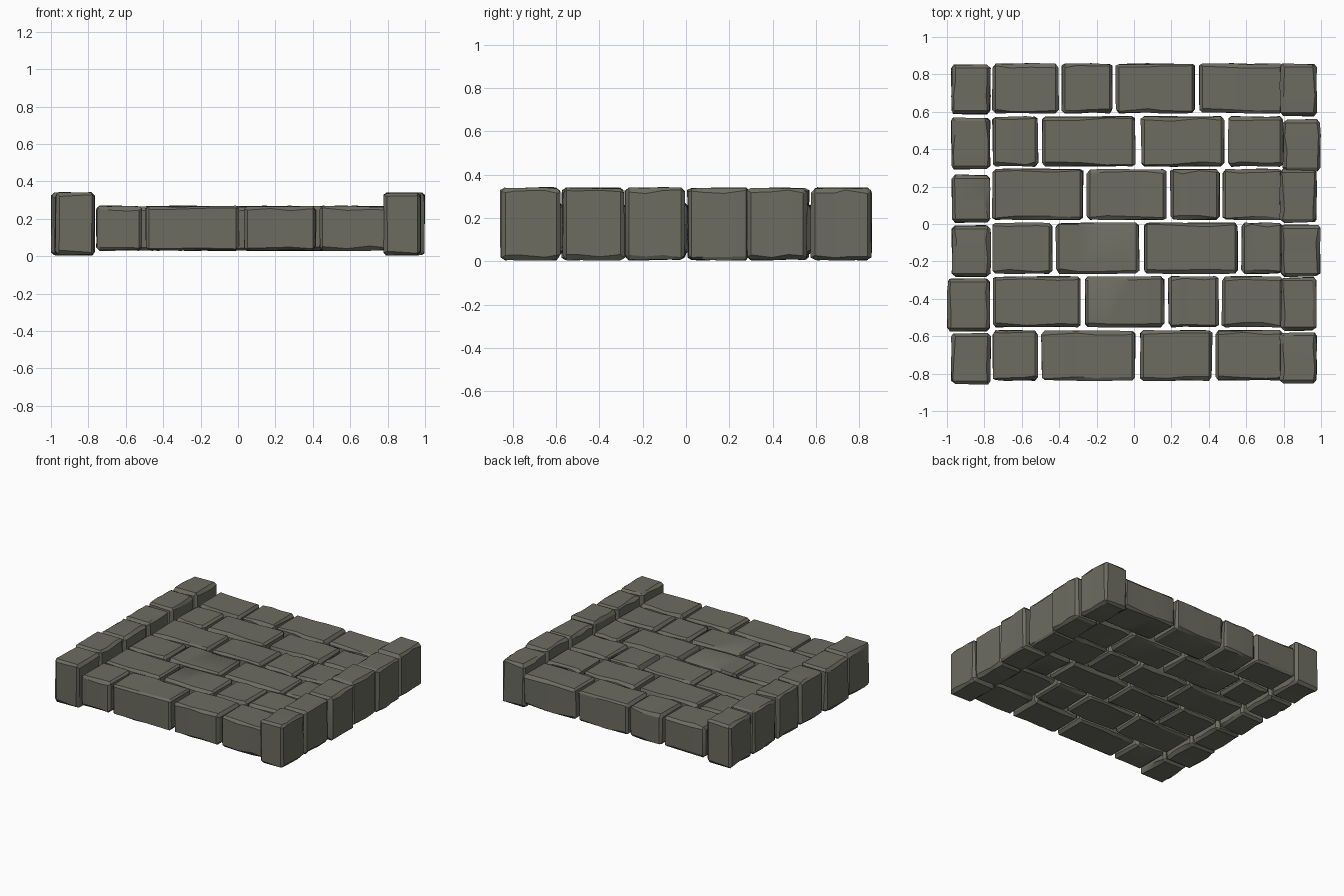
import bpy, bmesh, random, math
from mathutils import Vector

if "Cube" in bpy.data.objects:
    bpy.data.objects.remove(bpy.data.objects["Cube"])

random.seed(4)
stone_mat = bpy.data.materials.new("stone")
stone_mat.diffuse_color = (0.15, 0.15, 0.12, 1)
stone_mat.use_nodes = True
stone_mat.node_tree.nodes["Principled BSDF"].inputs["Base Color"].default_value = stone_mat.diffuse_color


def stone(name, x0, x1, y0, y1, z0, z1, chamfer, axis):
    """Chamfered block with an uneven chamfer line along its long axis."""
    lo, hi = Vector((x0, y0, z0)), Vector((x1, y1, z1))
    mid, size = (lo + hi) / 2, hi - lo
    bm = bmesh.new()
    bmesh.ops.create_cube(bm, size=1)
    for v in bm.verts:
        v.co = mid + Vector(a * b for a, b in zip(v.co, size))
    bmesh.ops.bevel(bm, geom=bm.edges[:], offset=chamfer, segments=1,
                    affect='EDGES', profile=0.5)
    # loops across the block give the edges a hand-cut kink
    normal = Vector((0, 0, 0))
    normal[axis] = 1
    for t in (0.33, 0.66):
        p = mid.copy()
        p[axis] = lo[axis] + size[axis] * (t + random.uniform(-.1, .1))
        bmesh.ops.bisect_plane(bm, geom=bm.verts[:] + bm.edges[:] + bm.faces[:],
                               plane_co=p, plane_no=normal)
    # wear: slide vertices within their outer faces, never past the bounds
    for v in bm.verts:
        for i in range(3):
            outer = min(v.co[i] - lo[i], hi[i] - v.co[i]) < 1e-4
            if outer:
                v.co[i] += random.uniform(0, .007) * (1 if v.co[i] < mid[i] else -1)
            elif i != axis:
                v.co[i] += random.uniform(-.009, .009)
    me = bpy.data.meshes.new(name)
    bm.to_mesh(me)
    bm.free()
    me.materials.append(stone_mat)
    ob = bpy.data.objects.new(name, me)
    bpy.context.collection.objects.link(ob)
    me.shade_smooth()
    me.set_sharp_from_angle(angle=math.radians(25))
    return ob


# paving courses: y range, then x range of each stone
courses = [
    (.59, .86, [(-.76, -.40), (-.39, -.11), (-.10, .33), (.345, .80)]),
    (.305, .578, [(-.76, -.51), (-.495, .01), (.035, .485), (.50, .80)]),
    (.02, .297, [(-.76, -.27), (-.255, .175), (.19, .46), (.47, .80)]),
    (-.268, .01, [(-.76, -.435), (-.42, .03), (.05, .56), (.572, .80)]),
    (-.555, -.278, [(-.76, -.28), (-.265, .165), (.18, .455), (.467, .80)]),
    (-.84, -.566, [(-.76, -.51), (-.497, .01), (.03, .42), (.432, .80)]),
]
for r, (y0, y1, spans) in enumerate(courses):
    for c, (x0, x1) in enumerate(spans):
        stone(f"paving_stone_{r}_{c}", x0, x1, y0, y1, .028, .27, .02, 0)

# raised kerbs along both sides: x0, x1, y0, y1
kerbs = {
    "left_kerb": [(-.98, -.765, .585, .855), (-.98, -.765, .29, .572),
                  (-.977, -.768, .005, .265), (-.977, -.763, -.285, -.005),
                  (-1.0, -.768, -.577, -.288), (-.98, -.763, -.86, -.58)],
    "right_kerb": [(.777, .98, .575, .86), (.793, 1.0, .28, .562),
                   (.777, .98, .005, .297), (.783, 1.0, -.285, -.002),
                   (.783, .98, -.573, -.282), (.777, .98, -.855, -.576)],
}
for name, blocks in kerbs.items():
    for i, (x0, x1, y0, y1) in enumerate(blocks):
        stone(f"{name}_{i}", x0, x1, y0, y1, 0.003, .342, .021, 1)
